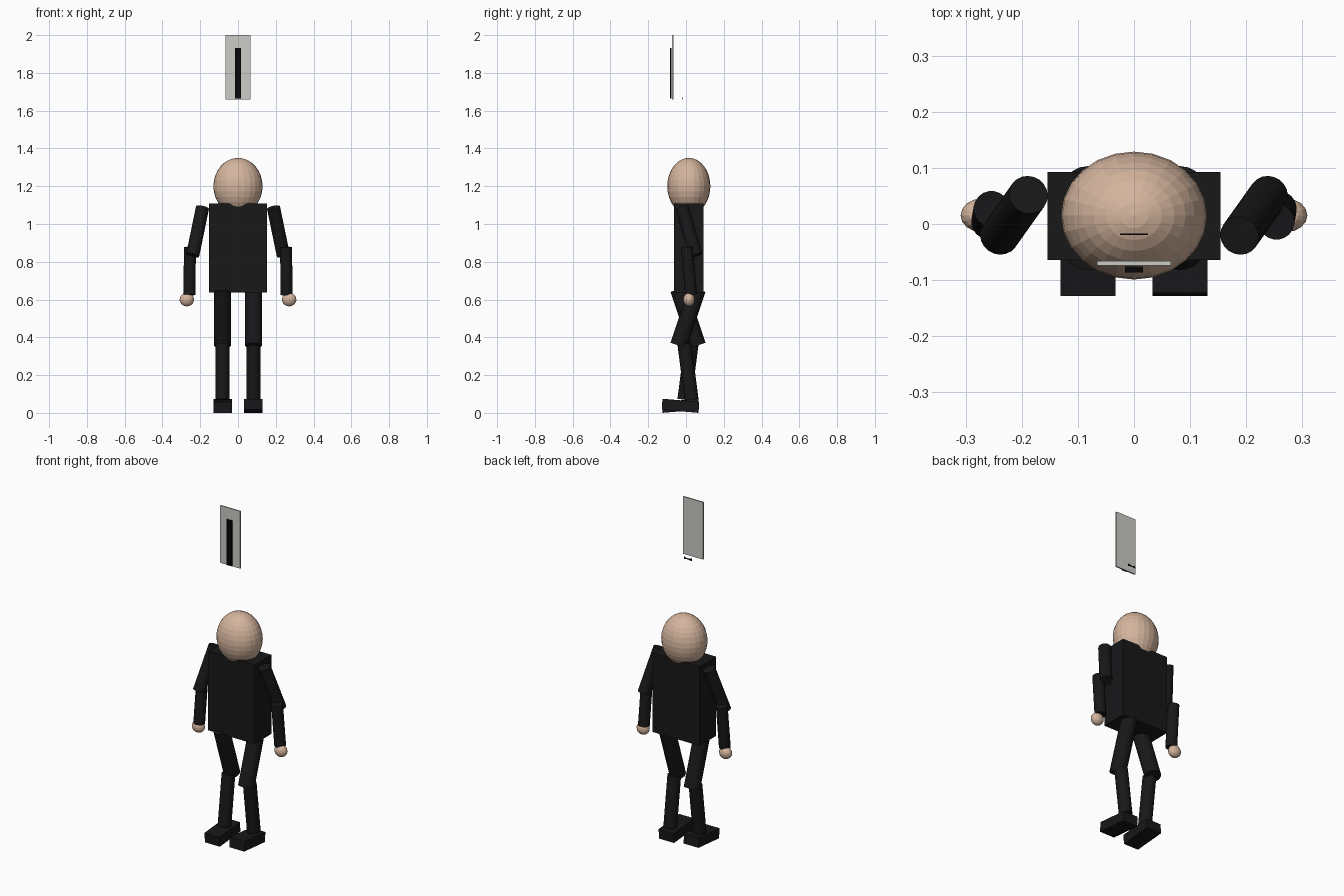
import bpy, math
from mathutils import Vector

if "Cube" in bpy.data.objects:
    bpy.data.objects.remove(bpy.data.objects["Cube"])


def material(name, rgb):
    m = bpy.data.materials.new(name)
    m.diffuse_color = (*rgb, 1)
    m.use_nodes = True
    m.node_tree.nodes["Principled BSDF"].inputs["Base Color"].default_value = m.diffuse_color
    return m


CLOTH = material("dark_cloth", (0.009, 0.009, 0.01))
SKIN = material("skin", (0.66, 0.46, 0.34))
PLATE = material("pale_plate", (0.6, 0.6, 0.57))
BLACK = material("black", (0.002, 0.002, 0.002))


def finish(name, mat):
    ob = bpy.context.object
    ob.name = name
    ob.data.materials.append(mat)
    return ob


def box(name, mat, lo, hi, tilt=0):
    lo, hi = Vector(lo), Vector(hi)
    bpy.ops.mesh.primitive_cube_add(size=1, location=(lo + hi) / 2, rotation=(tilt, 0, 0))
    ob = finish(name, mat)
    ob.scale = hi - lo
    return ob


def ball(name, mat, centre, radii, seg, rings):
    bpy.ops.mesh.primitive_uv_sphere_add(segments=seg, ring_count=rings, location=centre)
    ob = finish(name, mat)
    ob.scale = radii
    return ob


def limb(name, mat, top, bottom, radius):
    a, b = Vector(top), Vector(bottom)
    d = a - b
    bpy.ops.mesh.primitive_cylinder_add(
        vertices=20, radius=radius, depth=d.length, location=(a + b) / 2,
        rotation=d.to_track_quat('Z', 'Y').to_euler())
    bpy.ops.object.shade_smooth_by_angle(angle=math.radians(30))
    return finish(name, mat)


# Head and body
ball("head", SKIN, (0, 0.015, 1.2), (0.13, 0.114, 0.15), 24, 16)
box("torso", CLOTH, (-0.154, -0.064, 0.638), (0.154, 0.093, 1.108))

# Limbs in mid-stride: arms and legs swing opposite ways on each side
for side, s in (("left", -1), ("right", 1)):
    limb(side + "_upper_arm", CLOTH, (s * 0.188, 0.0155 - s * 0.0365, 1.087),
         (s * 0.24, 0.0155 + s * 0.0365, 0.834), 0.035)
    limb(side + "_forearm", CLOTH, (s * 0.254, 0.0155 - s * 0.0115, 0.877),
         (s * 0.258, 0.0155 + s * 0.0115, 0.625), 0.032)
    ball(side + "_hand", SKIN, (s * 0.271, 0.0155, 0.6), (0.038, 0.03, 0.036), 16, 10)
    limb(side + "_thigh", CLOTH, (s * 0.082, 0.0105 + s * 0.05, 0.655),
         (s * 0.082, 0.0105 - s * 0.05, 0.357), 0.045)
    limb(side + "_shin", CLOTH, (s * 0.083, 0.0105 - s * 0.019, 0.365),
         (s * 0.083, 0.0105 + s * 0.019, 0.07), 0.037)
    box(side + "_foot", CLOTH, (s * 0.082 - 0.049, -0.126, 0.0085),
        (s * 0.082 + 0.049, 0.068, 0.0665), -s * math.radians(5))

# Floating shirt front with its tie strip
box("shirt_panel", PLATE, (-0.066, -0.074, 1.66), (0.066, -0.066, 2.0))
box("tie_strip", BLACK, (-0.016, -0.086, 1.665), (0.016, -0.076, 1.933))

# Tiny thin bow behind the panel
profile = [(-0.025, -0.007), (0, -0.002), (0.025, -0.007),
           (0.025, 0.007), (0, 0.002), (-0.025, 0.007)]
verts = [(x, y, 1.665 + z) for y in (-0.0195, -0.017) for x, z in profile]
faces = [(0, 1, 4, 5), (1, 2, 3, 4), (11, 10, 7, 6), (10, 9, 8, 7)]
faces += [(i, i + 6, (i + 1) % 6 + 6, (i + 1) % 6) for i in range(6)]
mesh = bpy.data.meshes.new("bow")
mesh.from_pydata(verts, [], faces)
mesh.materials.append(BLACK)
bow = bpy.data.objects.new("bow", mesh)
bpy.context.collection.objects.link(bow)
